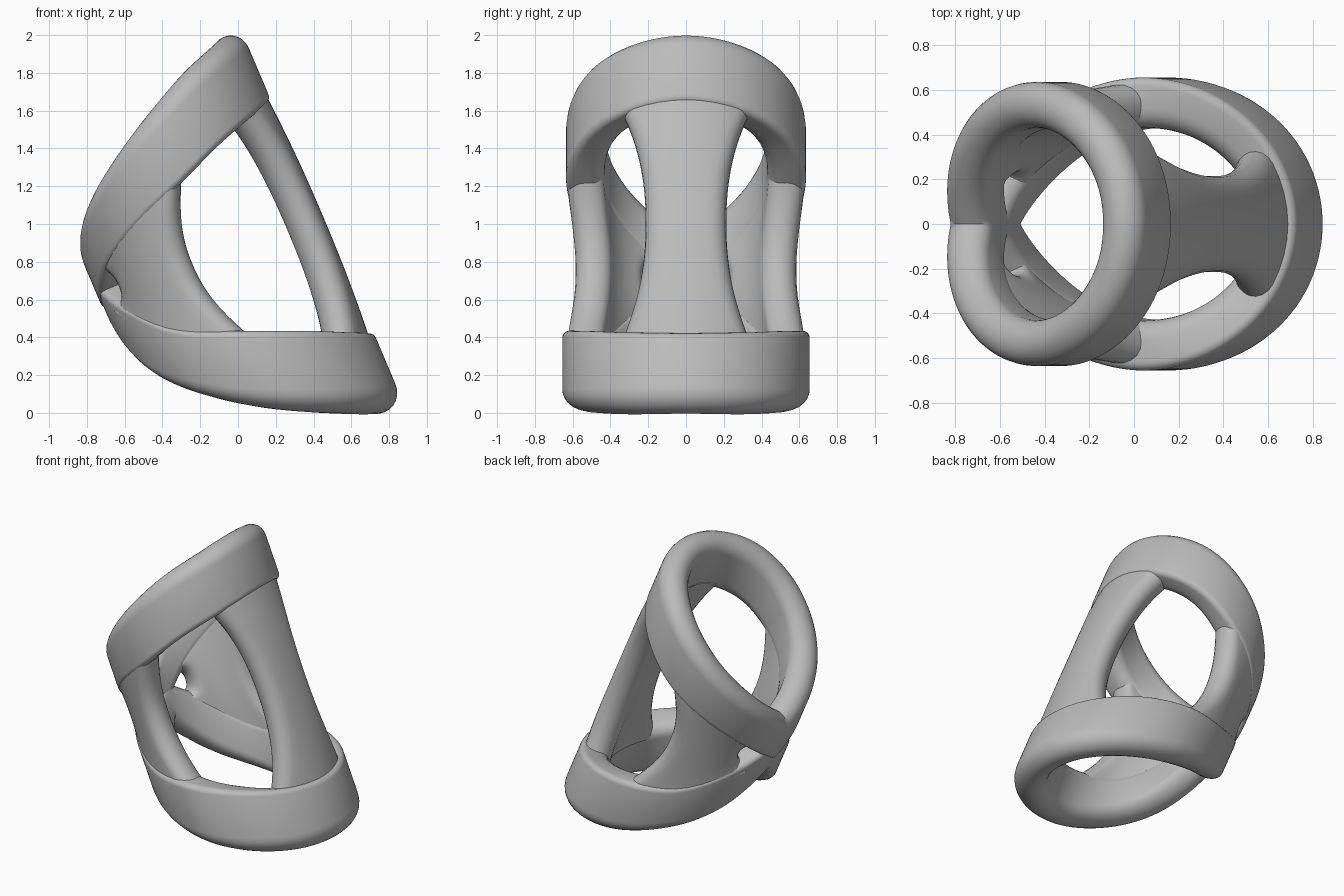
import bpy, bmesh, math
from mathutils import Vector

cube = bpy.data.objects.get("Cube")
if cube:
    bpy.data.objects.remove(cube, do_unlink=True)

grey = bpy.data.materials.new("plain grey")
grey.use_nodes = True
colour = (0.5, 0.5, 0.5, 1)
grey.diffuse_color = colour
grey.node_tree.nodes["Principled BSDF"].inputs["Base Color"].default_value = colour

TILT = math.radians(23)
CENTRE = 0.182          # sideways offset of the tilted tube axis
SQUASH = 0.985          # the tube is slightly oval
INNER = 0.43

# Heights along the tube axis, every 30 degrees from the right side to the left
UPPER_TOP = (1.862, 1.836, 1.77, 1.642, 1.482, 1.312, 1.135)
UPPER_LOW = (1.45, 1.42, 1.35, 1.23, 1.11, 0.965, 0.78)
LOWER_TOP = (0.12, 0.16, 0.265, 0.395, 0.54, 0.77, 0.97)
LOWER_LOW = (-0.3, -0.275, -0.19, -0.055, 0.13, 0.35, 0.65)


def height(table, angle):
    """Smooth height at an angle, mirrored front to back, kinked at the left."""
    a = abs(math.degrees(math.remainder(angle, math.tau))) / 30
    i = min(int(a), 5)
    t = a - i
    before = table[1] if i == 0 else table[i - 1]
    p, q = table[i], table[i + 1]
    after = 2 * q - p if i == 5 else table[i + 2]
    m, n = (q - before) / 2, (after - p) / 2
    return (p * (1 + 2 * t) * (1 - t) ** 2 + m * t * (1 - t) ** 2
            + q * t * t * (3 - 2 * t) + n * t * t * (t - 1))


def place(angle, radius, u):
    """Tube coordinates to world."""
    e = CENTRE + SQUASH * radius * math.cos(angle)
    c, s = math.cos(TILT), math.sin(TILT)
    return Vector((c * e - s * u, radius * math.sin(angle), s * e + c * u))


def loft(name, sections, closed):
    bm = bmesh.new()
    rows = [[bm.verts.new(p) for p in sec] for sec in sections]
    n = len(rows[0])
    pairs = list(zip(rows, rows[1:]))
    if closed:
        pairs.append((rows[-1], rows[0]))
    else:
        bm.faces.new(rows[0])
        bm.faces.new(rows[-1])
    for a, b in pairs:
        for k in range(n):
            bm.faces.new((a[k], a[(k + 1) % n], b[(k + 1) % n], b[k]))
    bmesh.ops.recalc_face_normals(bm, faces=bm.faces)
    mesh = bpy.data.meshes.new(name)
    bm.to_mesh(mesh)
    bm.free()
    mesh.materials.append(grey)
    ob = bpy.data.objects.new(name, mesh)
    bpy.context.collection.objects.link(ob)
    bpy.ops.object.select_all(action='DESELECT')
    ob.select_set(True)
    bpy.context.view_layer.objects.active = ob
    bpy.ops.object.shade_smooth_by_angle(angle=math.radians(35))


def ring(name, radius, taper, rim, base, sign, steps=144):
    """Band with a fully rounded rim and a base rounded mostly inside."""
    sections = []
    for i in range(steps):
        a = math.tau * i / steps
        outer = radius + taper * min(0, math.cos(a))
        half, mid = (outer - INNER) / 2, (outer + INNER) / 2
        top, low = height(rim, a), height(base, a)
        sec = []
        for k in range(13):
            f = math.pi * k / 12
            sec.append(place(a, mid + half * math.cos(f),
                             top - sign * half * (1 - math.sin(f))))
        for side, fillet in ((-1, 0.09), (1, 0.04)):
            for k in range(6):
                f = math.pi / 10 * (k if side < 0 else 5 - k)
                sec.append(place(a, mid + side * (half - fillet + fillet * math.cos(f)),
                                 low + sign * fillet * (1 - math.sin(f))))
        sections.append(sec)
    loft(name, sections, True)


def strut(name, centre, near, far, mid, bulge, flip=1, steps=40):
    """Waisted strip with rounded edges; near and far are (waist, end) angles."""
    half, edge = 0.097, 0.17
    sections = []
    for i in range(steps + 1):
        t = i / steps
        flare = abs(2 * t - 1) ** 2.2
        wide = {s: s * (math.radians(w + (e - w) * flare) - edge)
                for s, (w, e) in ((1, far), (-1, near))}
        radius = mid + bulge * (1 - flare)
        outline = []
        for side in (1, -1):
            for k in range(11):
                f = math.pi * (k / 10 - 0.5)
                outline.append((wide[side] + side * edge * math.cos(f),
                                side * half * math.sin(f)))
            for k in range(1, 8):
                across = wide[side] + (wide[-side] - wide[side]) * k / 8
                outline.append((across, side * half))
        sec = []
        for da, dr in outline:
            a = math.radians(centre) + flip * da
            low, top = height(LOWER_TOP, a) - 0.07, height(UPPER_LOW, a) + 0.07
            sec.append(place(a, radius + dr, low + (top - low) * t))
        sections.append(sec)
    loft(name, sections, False)


# Two slanted bands that meet on the left
ring("upper_ring", 0.635, 0, UPPER_TOP, UPPER_LOW, 1)
ring("lower_ring", 0.655, 0.028, LOWER_LOW, LOWER_TOP, -1)

# Three struts spaced evenly around the tube
strut("right_strut", 0, (22, 39), (22, 39), 0.522, 0.03)
for label, side in (("back_strut", 1), ("front_strut", -1)):
    strut(label, 120 * side, (19, 37), (32, 46), 0.535, -0.014, side)
